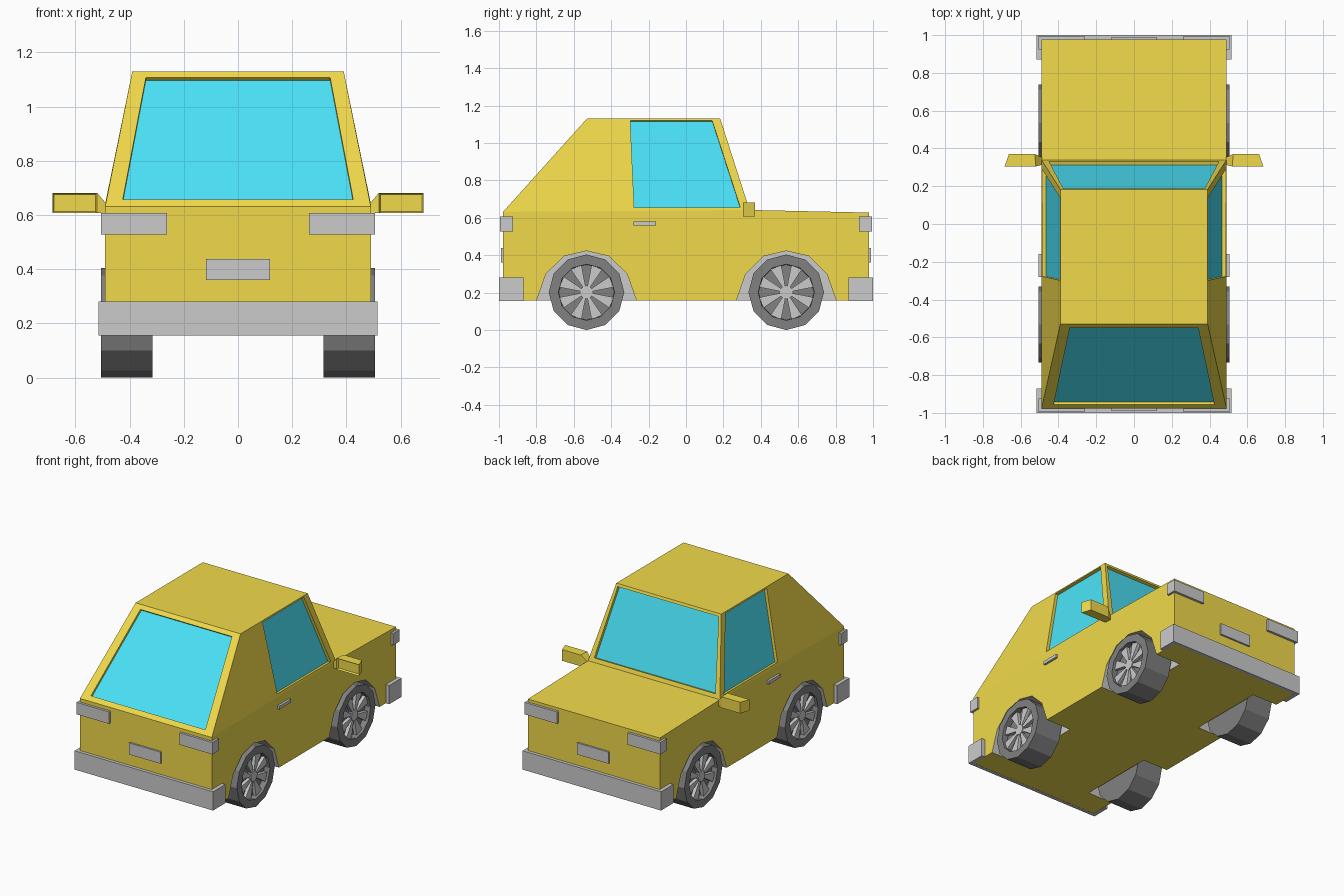
import bpy, bmesh
from math import sin, cos, radians
from mathutils import Vector

if "Cube" in bpy.data.objects:
    bpy.data.objects.remove(bpy.data.objects["Cube"])


def material(name, *rgb):
    m = bpy.data.materials.new(name)
    m.diffuse_color = (*rgb, 1)
    m.use_nodes = True
    m.node_tree.nodes["Principled BSDF"].inputs["Base Color"].default_value = m.diffuse_color
    return m


PAINT = material("paint", .88, .70, .07)
GLASS = material("glass", .07, .77, .95)
RUBBER = material("rubber", .22, .22, .22)
GREY = material("grey", .8, .8, .8)
TRIM = material("trim", .62, .62, .62)
LAMP = material("lamp", .95, .95, .95)


def mesh(name, verts, faces, *mats):
    me = bpy.data.meshes.new(name)
    me.from_pydata([tuple(v) for v in verts], [], faces)
    bm = bmesh.new()
    bm.from_mesh(me)
    bmesh.ops.recalc_face_normals(bm, faces=bm.faces[:])
    bm.to_mesh(me)
    bm.free()
    for m in mats:
        me.materials.append(m)
    ob = bpy.data.objects.new(name, me)
    bpy.context.collection.objects.link(ob)
    return ob


def prism(name, loop, offset, *mats):
    """Closed prism; face 0 is the cap on the given loop."""
    n = len(loop)
    a = [Vector(p) for p in loop]
    b = [p + Vector(offset) for p in a]
    faces = [list(range(n)), list(range(n, 2 * n))]
    faces += [[i, (i + 1) % n, n + (i + 1) % n, n + i] for i in range(n)]
    return mesh(name, a + b, faces, *mats)


def box(name, x, y, z, *mats):
    loop = [(x[0], y[0], z[0]), (x[1], y[0], z[0]), (x[1], y[1], z[0]), (x[0], y[1], z[0])]
    return prism(name, loop, (0, 0, z[1] - z[0]), *mats)


# Body shell: lower hull plus tapered cabin
FLOOR, BELT, ROOF = .157, .632, 1.13
side = [(.49, -.978, FLOOR), (.49, .978, FLOOR), (.49, .978, .628), (.49, .34, .642),
        (.49, -.978, BELT), (.39, -.53, ROOF), (.39, .183, ROOF)]
verts = side + [(-x, y, z) for x, y, z in side]
faces = [[0, 1, 2, 3, 4], [4, 3, 6, 5]]
faces += [[i + 7 for i in f] for f in faces]
rim = [0, 1, 2, 3, 6, 5, 4]
faces += [[a, b, b + 7, a + 7] for a, b in zip(rim, rim[1:] + rim[:1])]
body = mesh("car_body", verts, faces, PAINT, GREY, GLASS)


def cut(loop, offset, cap, walls):
    c = prism("cutter", loop, offset, PAINT, GREY, GLASS)
    for i, p in enumerate(c.data.polygons):
        p.material_index = cap if i == 0 else walls
    c.hide_render = True
    mod = body.modifiers.new("cut", 'BOOLEAN')
    mod.operation, mod.solver, mod.object = 'DIFFERENCE', 'EXACT', c
    bpy.context.view_layer.objects.active = body
    bpy.ops.object.modifier_apply(modifier=mod.name)
    bpy.data.objects.remove(c)


def window(loop, outward, depth=.02):
    pts = [Vector(p) for p in loop]
    n = (pts[1] - pts[0]).cross(pts[2] - pts[0]).normalized()
    if n.dot(Vector(outward)) < 0:
        n = -n
    cut([p - n * depth for p in pts], n * (depth + .05), 2, 0)


def slope(y0, y1, x0, x1, z0, z1, ylow, yhigh):
    """Window outline lying on the front or rear slope of the cabin."""
    def y(z):
        return ylow + (yhigh - ylow) * (z - BELT) / (ROOF - BELT)
    return [(-x0, y(z0), z0), (x0, y(z0), z0), (x1, y(z1), z1), (-x1, y(z1), z1)]


# Recessed end windows
window(slope(0, 0, .425, .34, .658, 1.107, -.978, -.53), (0, -1, .5), .015)
window(slope(0, 0, .45, .375, .668, 1.112, .343, .183), (0, 1, .5), .02)

# Wheel wells and side windows
arch = [(-.287, .1), (-.267, FLOOR), (-.217, .3), (-.12, .395), (0, .423),
        (.12, .395), (.217, .3), (.267, FLOOR), (.287, .1)]
pane = [(-.277, .656), (.29, .656), (.14, 1.12), (-.298, 1.12)]
AXLES = (-.532, .536)
for s in (1, -1):
    window([(s * (.49 - .1 * (z - BELT) / (ROOF - BELT)), y, z) for y, z in pane], (s, 0, 0))
    for ya in AXLES:
        cut([(s * .3, ya + y, z) for y, z in arch], (s * .3, 0, 0), 1, 1)

# Wheels: twelve-sided tyre with dished face, hub and spokes
N, R = 12, .202


def wheel(s, yc, tag):
    def at(x, r, deg):
        return (s * x, yc + r * cos(radians(deg)), R + r * sin(radians(deg)))
    rings = [(.315, R), (.505, R), (.505, .15), (.465, .148)]
    v = [at(x, r, 360 * i / N) for x, r in rings for i in range(N)]
    f = [[k * N + i, k * N + (i + 1) % N, (k + 1) * N + (i + 1) % N, (k + 1) * N + i]
         for k in range(3) for i in range(N)]
    f += [list(range(N)), list(range(3 * N, 4 * N))]
    mesh("tyre_" + tag, v, f, RUBBER)
    prism("hub_" + tag, [at(.465, .036, 45 * i) for i in range(8)], (s * .028, 0, 0))
    for i in range(8):
        a = 22.5 + 45 * i
        loop = [at(.466, .03, a - 14), at(.466, .148, a - 12),
                at(.466, .148, a + 12), at(.466, .03, a + 14)]
        prism("spoke_" + tag, loop, (s * .022, 0, 0))


# Wing mirror: bracket lofted into a housing with an inset glass
def wing_mirror(s, tag):
    v = []
    for xa, xb, y0, y1, z1 in [(.48, .48, .315, .35, .635), (.52, .525, .305, .37, .682),
                               (.685, .662, .305, .37, .682)]:
        v += [(s * xa, y0, .607), (s * xb, y1, .607), (s * xb, y1, z1), (s * xa, y0, z1)]
    f = [[k + i, k + (i + 1) % 4, k + 4 + (i + 1) % 4, k + 4 + i] for k in (0, 4) for i in range(4)]
    ob = mesh("wing_mirror_" + tag, v, f + [[0, 1, 2, 3], [8, 9, 10, 11]], PAINT)
    bm = bmesh.new()
    bm.from_mesh(ob.data)
    bm.faces.ensure_lookup_table()
    bmesh.ops.inset_region(bm, faces=[bm.faces[7]], thickness=.009)
    bm.faces.ensure_lookup_table()
    bmesh.ops.translate(bm, verts=bm.faces[7].verts[:], vec=(0, .012, 0))
    bm.to_mesh(ob.data)
    bm.free()


for s, sn in ((1, "right"), (-1, "left")):
    for ya, en in zip(AXLES, ("a", "b")):
        wheel(s, ya, sn + "_" + en)
    wing_mirror(s, sn)
    box("door_handle_" + sn, sorted((s * .48, s * .505)), (-.28, -.16), (.558, .58))

# Lamps, plates and wrap-around bumpers at both ends
for e, en in ((-1, "front"), (1, "back")):
    lamp = [LAMP] if e > 0 else []
    for s, sn in ((1, "right"), (-1, "left")):
        box(f"lamp_{en}_{sn}", sorted((s * .262, s * .505)), sorted((e * .925, e * .994)),
            (.528, .608), *lamp)
    box("number_plate_" + en, (-.118, .118), sorted((e * .96, e * .99)), (.36, .438))
    u = [(-.515, .87), (-.515, 1), (.515, 1), (.515, .87),
         (.488, .87), (.488, .976), (-.488, .976), (-.488, .87)]
    prism("bumper_" + en, [(x, e * y, .156) for x, y in u], (0, 0, .126), TRIM)
